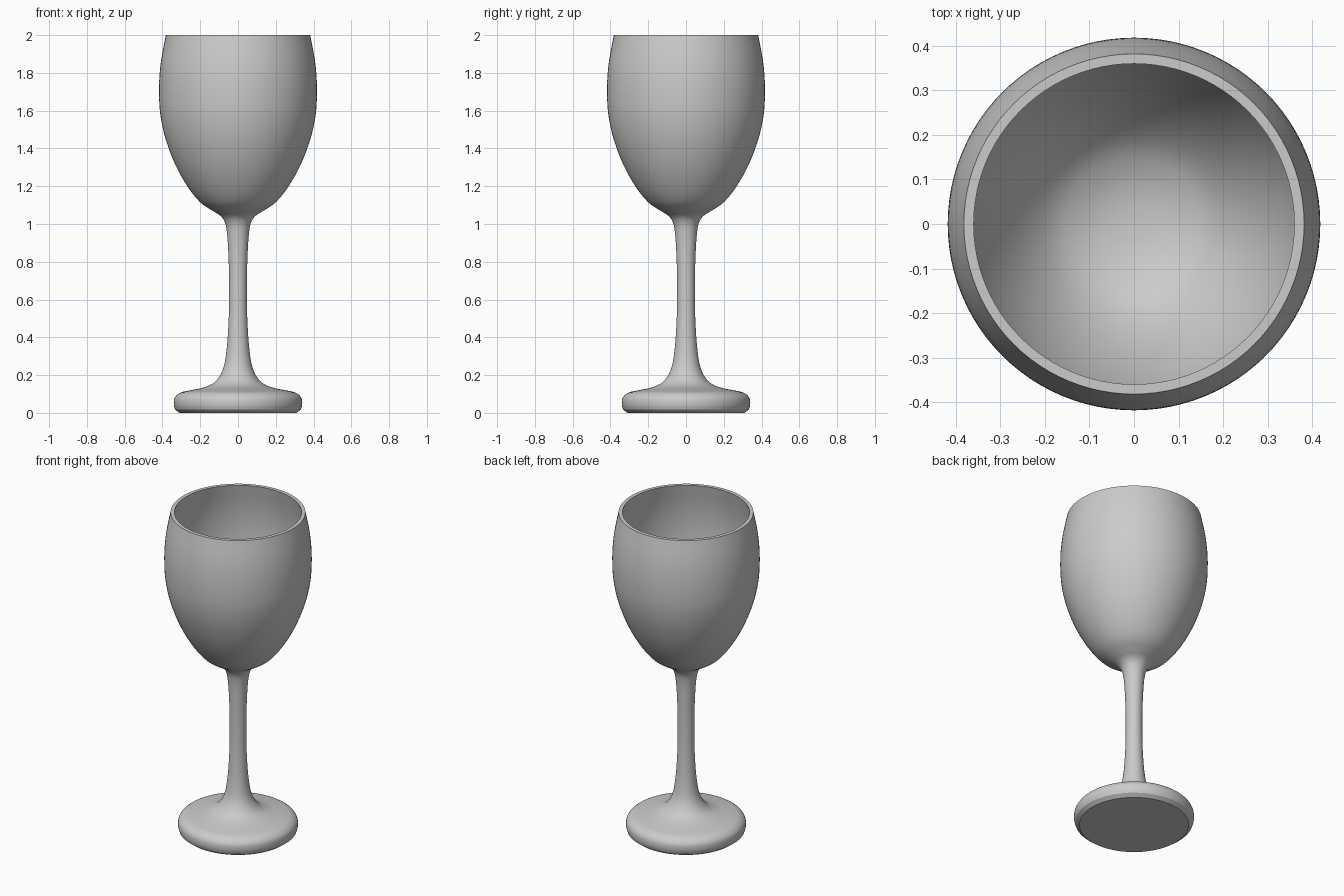
import bpy, bmesh, math
from mathutils import Vector

if "Cube" in bpy.data.objects:
    bpy.data.objects.remove(bpy.data.objects["Cube"])


def smooth_span(pts, sub=4):
    """Catmull-Rom curve through (radius, height) points."""
    p = [Vector(q) for q in pts]
    p = [2 * p[0] - p[1]] + p + [2 * p[-1] - p[-2]]
    out = []
    for a, b, c, d in zip(p, p[1:], p[2:], p[3:]):
        for k in range(sub):
            t = k / sub
            out.append(0.5 * (2 * b + (c - a) * t + (2 * a - 5 * b + 4 * c - d) * t**2
                              + (3 * b - a - 3 * c + d) * t**3))
    return out + [p[-2]]


def lathe(name, profile, steps=96):
    """Spin a profile around the z axis into a smooth object."""
    bm = bmesh.new()
    verts = [bm.verts.new((max(r, 0), 0, z)) for r, z in profile]
    edges = [bm.edges.new(pair) for pair in zip(verts, verts[1:])]
    bmesh.ops.spin(bm, geom=verts + edges, cent=(0, 0, 0), axis=(0, 0, 1),
                   angle=math.tau, steps=steps)
    bmesh.ops.remove_doubles(bm, verts=bm.verts, dist=1e-4)
    bmesh.ops.recalc_face_normals(bm, faces=bm.faces)
    mesh = bpy.data.meshes.new(name)
    bm.to_mesh(mesh)
    bm.free()
    obj = bpy.data.objects.new(name, mesh)
    bpy.context.collection.objects.link(obj)
    bpy.context.view_layer.objects.active = obj
    obj.select_set(True)
    bpy.ops.object.shade_smooth_by_angle(angle=math.radians(30))
    obj.select_set(False)
    return obj


# Underside of the foot: flat disc with a small chamfer
underside = [Vector((0, 0)), Vector((0.31, 0))]

# Outer surface: foot, stem and bowl up to the rim
outer = smooth_span([
    (0.333, 0.018), (0.34, 0.045), (0.335, 0.08), (0.305, 0.107), (0.25, 0.12),
    (0.18, 0.135), (0.125, 0.162), (0.083, 0.222), (0.062, 0.32), (0.05, 0.48),
    (0.047, 0.65), (0.05, 0.82), (0.058, 0.95), (0.07, 1.01), (0.095, 1.045),
    (0.135, 1.07), (0.2, 1.115), (0.265, 1.195), (0.33, 1.31), (0.382, 1.445),
    (0.41, 1.57), (0.418, 1.68), (0.416, 1.78), (0.405, 1.88), (0.382, 2.0)])

# Inner surface of the bowl, from the rim down to the centre
inner = smooth_span([
    (0.36, 2.0), (0.383, 1.88), (0.394, 1.78), (0.396, 1.68), (0.388, 1.57),
    (0.36, 1.45), (0.31, 1.325), (0.25, 1.22), (0.185, 1.145), (0.12, 1.107),
    (0.06, 1.09), (0, 1.085)])

lathe("wine_glass", underside + outer + inner)
